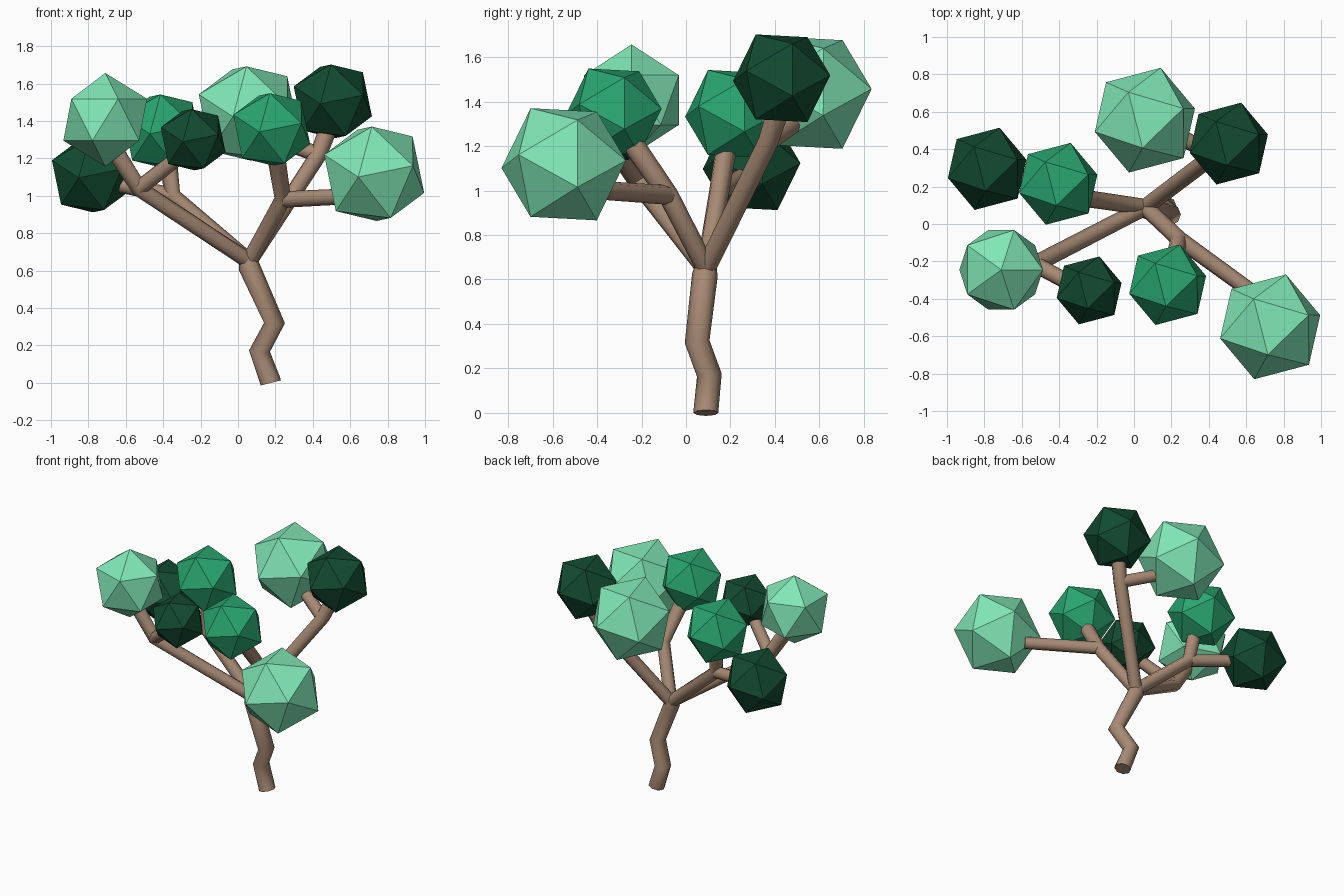
import bpy
import bmesh
from mathutils import Vector, Matrix

if "Cube" in bpy.data.objects:
    bpy.data.objects.remove(bpy.data.objects["Cube"])


def material(name, rgb):
    m = bpy.data.materials.new(name)
    m.diffuse_color = (*rgb, 1)
    m.use_nodes = True
    m.node_tree.nodes["Principled BSDF"].inputs["Base Color"].default_value = m.diffuse_color
    return m


BARK = material("bark", (0.39, 0.255, 0.175))
LIGHT = material("light_leaf", (0.22, 0.80, 0.47))
MID = material("mid_leaf", (0.022, 0.38, 0.16))
DARK = material("dark_leaf", (0.006, 0.07, 0.03))


def limb(name, points, radii):
    """Eight-sided tube along a path, converted to a mesh."""
    cu = bpy.data.curves.new(name, 'CURVE')
    cu.dimensions = '3D'
    cu.bevel_depth = 1.0
    cu.bevel_resolution = 2
    cu.use_fill_caps = True
    sp = cu.splines.new('POLY')
    sp.points.add(len(points) - 1)
    for p, co, r in zip(sp.points, points, radii):
        p.co = (*co, 1)
        p.radius = r
    cu.materials.append(BARK)
    ob = bpy.data.objects.new(name, cu)
    bpy.context.collection.objects.link(ob)
    bpy.ops.object.select_all(action='DESELECT')
    bpy.context.view_layer.objects.active = ob
    ob.select_set(True)
    bpy.ops.object.convert(target='MESH')
    bpy.ops.object.shade_smooth_by_angle(angle=0.9)


def frame(p, q):
    p = Vector(p).normalized()
    n = p.cross(Vector(q)).normalized()
    return Matrix((p, n, n.cross(p))).transposed()


def leaf_ball(name, centre, radius, mat, tilted=True):
    """Icosahedron; tilted so one edge lies along two measured corner directions."""
    bm = bmesh.new()
    bmesh.ops.create_icosphere(bm, subdivisions=1, radius=radius)
    if tilted:
        bm.faces.ensure_lookup_table()
        a, b = [v.co.copy() for v in bm.faces[0].verts][:2]
        rot = frame((.085, .28, .017), (.267, .063, -.102)) @ frame(a, b).transposed()
        bmesh.ops.transform(bm, matrix=rot.to_4x4(), verts=bm.verts)
    me = bpy.data.meshes.new(name)
    bm.to_mesh(me)
    bm.free()
    me.materials.append(mat)
    ob = bpy.data.objects.new(name, me)
    ob.location = centre
    bpy.context.collection.objects.link(ob)


# Crooked trunk with a level foot
fork = (0.06, 0.09, 0.65)
limb("trunk", [(0.175, 0.09, 0), (0.172, 0.09, 0.012), (0.115, 0.105, 0.17),
               (0.195, 0.05, 0.32), (0.06, 0.085, 0.62), (0.05, 0.09, 0.68)],
     [0.056, 0.056, 0.056, 0.056, 0.058, 0.045])

# Four boughs: joint, then the two twig ends that reach into the foliage
boughs = {
    "front_left": ((-0.53, -0.215, 1.04), (-0.67, -0.235, 1.26), (-0.30, -0.34, 1.22)),
    "back_left": ((-0.35, 0.15, 1.0), (-0.38, 0.19, 1.25), (-0.68, 0.27, 1.07)),
    "front_right": ((0.24, -0.08, 0.98), (0.20, -0.26, 1.24), (0.64, -0.37, 1.0)),
    "back_right": ((0.43, 0.37, 1.22), (0.49, 0.42, 1.38), (0.16, 0.51, 1.32)),
}
for side, (joint, up, out) in boughs.items():
    limb(side + "_bough", [fork, joint, up], [0.044, 0.046, 0.05])
    limb(side + "_twig", [joint, out], [0.044, 0.042])

# Foliage
leaf_ball("leaves_far_left", (-0.785, 0.295, 1.11), 0.23, DARK)
leaf_ball("leaves_back_left", (-0.405, 0.215, 1.345), 0.229, MID)
leaf_ball("leaves_left", (-0.71, -0.245, 1.407), 0.25, LIGHT, False)
leaf_ball("leaves_front_left", (-0.24, -0.355, 1.30), 0.19, DARK)
leaf_ball("leaves_front", (0.18, -0.325, 1.355), 0.225, MID)
leaf_ball("leaves_front_right", (0.728, -0.55, 1.118), 0.293, LIGHT)
leaf_ball("leaves_back", (0.058, 0.555, 1.44), 0.293, LIGHT)
leaf_ball("leaves_back_right", (0.507, 0.43, 1.505), 0.229, DARK)
